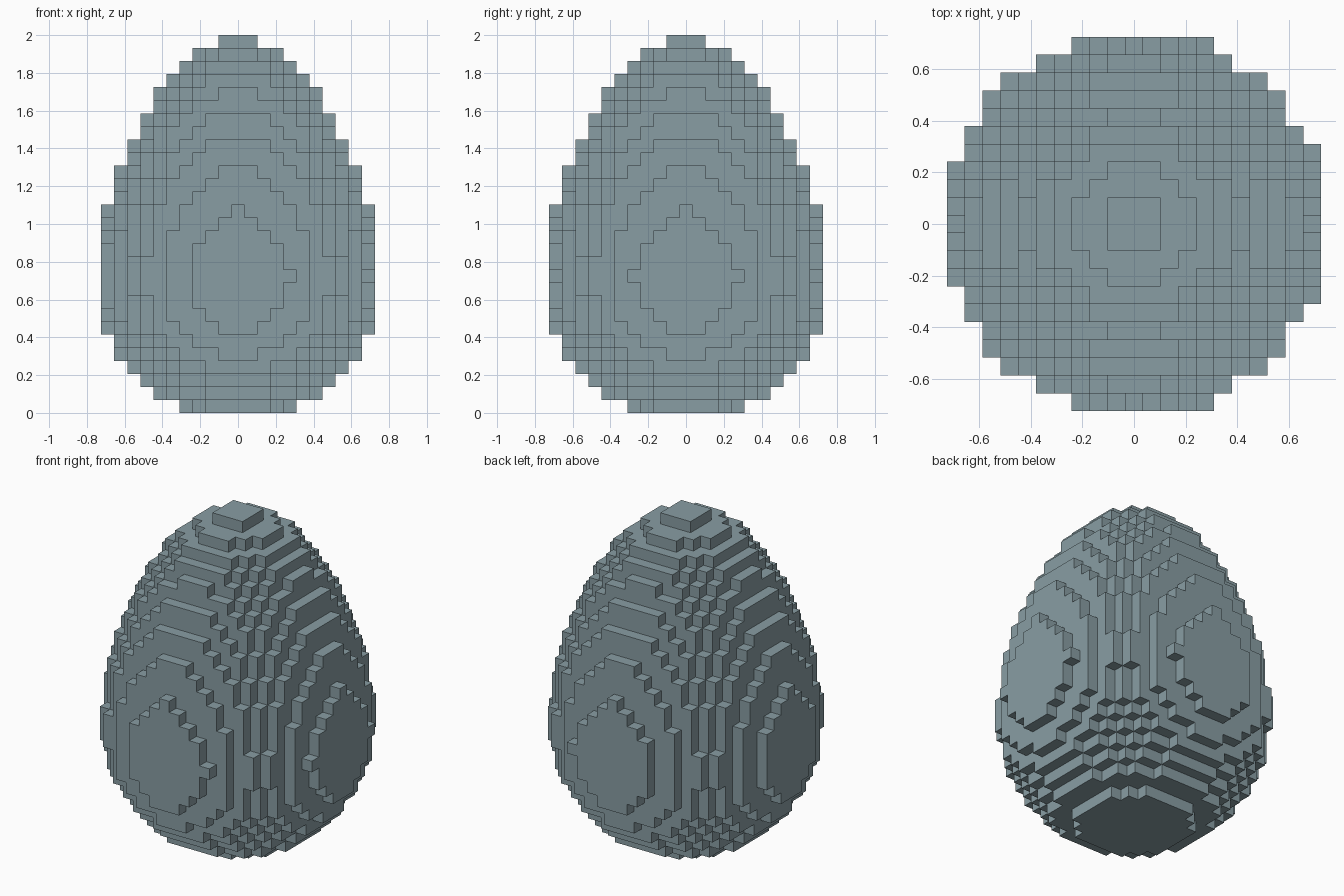
import bpy, bmesh
from mathutils import Vector

if "Cube" in bpy.data.objects:
    bpy.data.objects.remove(bpy.data.objects["Cube"])

LAYERS = 29
S = 2.0 / LAYERS                      # block size

# Squared radius of each layer in blocks: half ellipsoid below, tapering profile above
lower = [116 * (1 - (10 - k) ** 2 / 126) for k in range(10)]
upper = [115.9, 115, 112, 107.5, 103, 100.5, 95, 89, 83, 76, 69,
         62, 54, 46, 38, 30, 22, 12, 3]
radius_sq = lower + upper

# Fill the egg with blocks
blocks = set()
for k, r2 in enumerate(radius_sq):
    for i in range(-11, 12):
        for j in range(-11, 12):
            tie = 0.2 if (k == 10 and i > 0) else 0.0   # widest layer leans to +x
            if i * i + j * j <= r2 + tie:
                blocks.add((i, j, k))

# Skin only the exposed block faces
bm = bmesh.new()
verts = {}


def corner(p):
    key = tuple(round(c * 2) for c in p)
    if key not in verts:
        verts[key] = bm.verts.new((p[0] * S, p[1] * S, (p[2] + 0.5) * S))
    return verts[key]


for b in sorted(blocks):
    for axis in range(3):
        for sign in (-1, 1):
            n = Vector((0, 0, 0))
            n[axis] = sign
            if tuple(int(b[a] + n[a]) for a in range(3)) in blocks:
                continue
            u = Vector((0, 0, 0))
            u[(axis + 1) % 3] = 1
            v = n.cross(u)
            c = Vector(b) + n * 0.5
            bm.faces.new([corner(c + (u * s + v * t) * 0.5)
                          for s, t in ((-1, -1), (1, -1), (1, 1), (-1, 1))])

mesh = bpy.data.meshes.new("block_egg")
bm.to_mesh(mesh)
bm.free()
egg = bpy.data.objects.new("block_egg", mesh)
bpy.context.collection.objects.link(egg)

# Single blue grey colour
mat = bpy.data.materials.new("blue grey")
mat.diffuse_color = (0.25, 0.34, 0.37, 1)
mat.use_nodes = True
mat.node_tree.nodes["Principled BSDF"].inputs["Base Color"].default_value = mat.diffuse_color
mesh.materials.append(mat)
